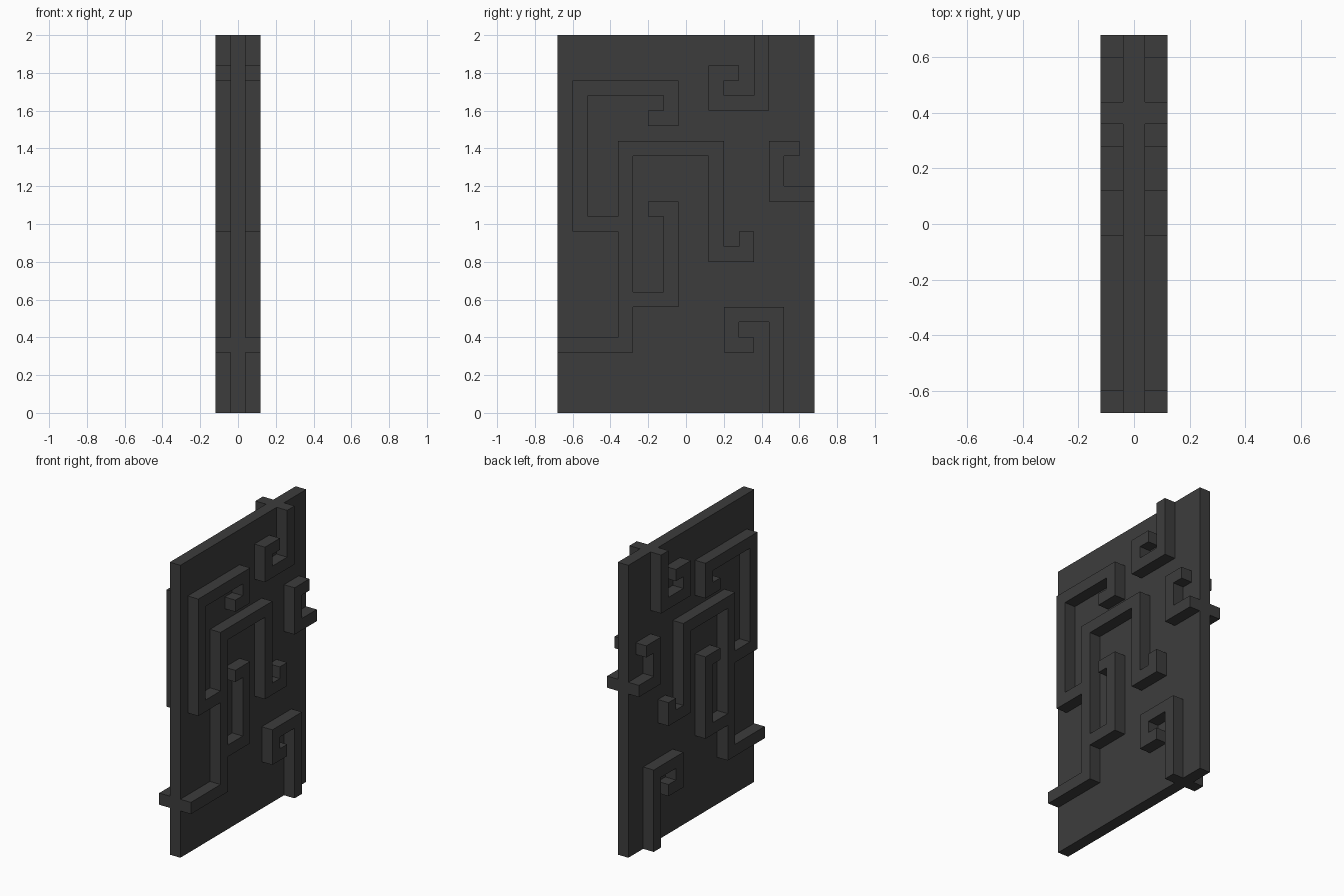
import bpy
import bmesh
from mathutils import Vector

cube = bpy.data.objects.get("Cube")
if cube:
    bpy.data.objects.remove(cube, do_unlink=True)

HALF = 0.04     # half thickness of the panel, and half width of a ridge
OUTER = 0.12    # how far the ridges reach from the panel's middle plane

# One flat colour for everything
COLOUR = (0.046, 0.046, 0.046, 1.0)
charcoal = bpy.data.materials.new("charcoal")
charcoal.use_nodes = True
charcoal.diffuse_color = COLOUR
bsdf = next(n for n in charcoal.node_tree.nodes if n.type == 'BSDF_PRINCIPLED')
bsdf.inputs["Base Color"].default_value = COLOUR
bsdf.inputs["Roughness"].default_value = 0.8


def add_object(name, bm):
    bmesh.ops.recalc_face_normals(bm, faces=bm.faces)
    mesh = bpy.data.meshes.new(name)
    bm.to_mesh(mesh)
    bm.free()
    mesh.materials.append(charcoal)
    obj = bpy.data.objects.new(name, mesh)
    bpy.context.scene.collection.objects.link(obj)
    return obj


def add_panel(name, size, centre):
    bm = bmesh.new()
    bmesh.ops.create_cube(bm, size=1.0)
    bmesh.ops.scale(bm, vec=size, verts=bm.verts)
    bmesh.ops.translate(bm, vec=centre, verts=bm.verts)
    return add_object(name, bm)


def add_ridge(name, path):
    """Square ridge with mitred corners along a (y, z) centre line, on both faces."""
    pts = [Vector(p) for p in path]
    dirs = [(b - a).normalized() for a, b in zip(pts, pts[1:])]
    normals = [Vector((-d.y, d.x)) for d in dirs]
    offsets = [normals[0]]
    offsets += [a + b for a, b in zip(normals, normals[1:])]
    offsets += [normals[-1]]

    bm = bmesh.new()
    left, right = [], []
    for p, o in zip(pts, offsets):
        for row, side in ((left, HALF), (right, -HALF)):
            q = p + o * side
            row.append(bm.verts.new((HALF, q.x, q.y)))
    outline = bm.faces.new(left + right[::-1])
    ext = bmesh.ops.extrude_face_region(bm, geom=[outline], use_keep_orig=True)
    moved = [g for g in ext["geom"] if isinstance(g, bmesh.types.BMVert)]
    bmesh.ops.translate(bm, vec=(OUTER - HALF, 0, 0), verts=moved)

    obj = add_object(name, bm)
    mirror = obj.modifiers.new("Mirror", 'MIRROR')
    mirror.use_axis = (True, False, False)
    mirror.use_clip = False
    mirror.use_mirror_merge = False
    return obj


# Upright slab
add_panel("panel", (2 * HALF, 1.36, 2.0), (0, 0, 1.0))

# Ridge centre lines (y, z); ends meet the panel rim or the side of another ridge
ridges = {
    "main_ridge": [(-0.68, 0.36), (-0.32, 0.36), (-0.32, 1.40), (0.16, 1.40),
                   (0.16, 0.84), (0.32, 0.84), (0.32, 0.96)],
    "upper_front_branch": [(-0.36, 1.00), (-0.56, 1.00), (-0.56, 1.72),
                           (-0.08, 1.72), (-0.08, 1.56), (-0.20, 1.56)],
    "middle_branch": [(-0.28, 0.60), (-0.08, 0.60), (-0.08, 1.08), (-0.20, 1.08)],
    "top_hook": [(0.40, 2.00), (0.40, 1.64), (0.16, 1.64), (0.16, 1.80), (0.28, 1.80)],
    "back_hook": [(0.68, 1.16), (0.48, 1.16), (0.48, 1.40), (0.60, 1.40)],
    "bottom_hook": [(0.48, 0.00), (0.48, 0.52), (0.24, 0.52), (0.24, 0.36), (0.36, 0.36)],
}
for ridge_name, centre_line in ridges.items():
    add_ridge(ridge_name, centre_line)
